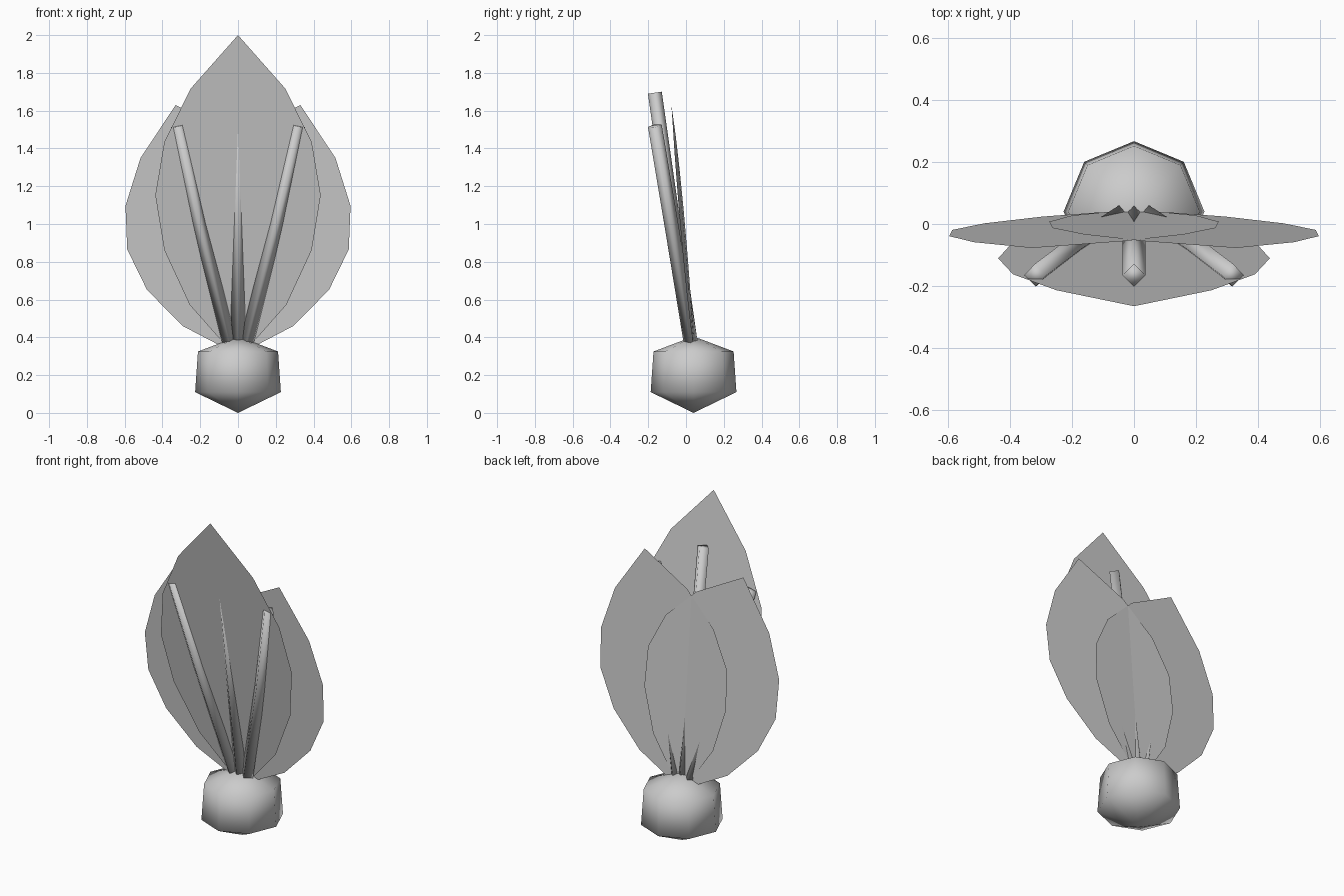
import bpy
from math import sin, cos, pi, atan2, hypot
from mathutils import Vector

cube = bpy.data.objects.get("Cube")
if cube:
    bpy.data.objects.remove(cube, do_unlink=True)

grey = bpy.data.materials.new("plain_grey")
grey.use_nodes = True
GREY = (0.6, 0.6, 0.6, 1)
grey.diffuse_color = GREY
grey.node_tree.nodes["Principled BSDF"].inputs["Base Color"].default_value = GREY


def build(name, verts, faces, smooth=False):
    mesh = bpy.data.meshes.new(name)
    mesh.from_pydata(verts, [], faces)
    mesh.materials.append(grey)
    for poly in mesh.polygons:
        poly.use_smooth = smooth
    obj = bpy.data.objects.new(name, mesh)
    bpy.context.collection.objects.link(obj)
    return obj


# Bulb: eight-sided, two rings between a bottom and a top pole
def bulb(name, centre_y, rings, bottom, top, sides=8):
    verts = [(r * sin(2 * pi * i / sides), centre_y + r * cos(2 * pi * i / sides), z)
             for r, z in rings for i in range(sides)]
    low, high = len(verts), len(verts) + 1
    verts += [(0, centre_y, bottom), (0, centre_y, top)]
    faces = []
    for i in range(sides):
        j = (i + 1) % sides
        faces += [(j, i, sides + i, sides + j),
                  (i, j, low), (sides + j, sides + i, high)]
    build(name, verts, faces, smooth=True)


bulb("bulb", 0.04, [(0.227, 0.11), (0.212, 0.325)], 0.0, 0.405)

# Petals: one flat leaf outline, (fraction from tip, half width)
OUTLINE = [(0.175, 0.25), (0.35, 0.39), (0.525, 0.438),
           (0.705, 0.39), (0.885, 0.255), (1.0, 0.09)]


def petal(name, base, tip, plane):
    # base and tip are (x, z); plane gives depth y = a + b*z + c*x
    dx, dz = tip[0] - base[0], tip[1] - base[1]
    length, lean = hypot(dx, dz), atan2(dx, dz)
    ring = [(0, 0)] + [(t, w) for t, w in OUTLINE] + [(t, -w) for t, w in reversed(OUTLINE)]
    a, b, c = plane
    verts = []
    for t, w in ring:
        x = tip[0] - t * length * sin(lean) + w * cos(lean)
        z = tip[1] - t * length * cos(lean) - w * sin(lean)
        verts.append((x, a + b * z + c * x, z))
    build(name, verts, [tuple(reversed(range(len(verts))))])


petal("front_petal", (0, 0.385), (0, 2.0), (0.099, -0.182, 0))
for side, s in (("left", 1), ("right", -1)):
    petal(side + "_petal", (0.01 * s, 0.38), (0.33 * s, 1.63), (0.072, -0.0857, -0.029 * s))


# Stamens: four-sided rods swept along a path
def rod(name, path, radius=0.037):
    pts = [Vector(p) for p in path]
    verts, faces = [], []
    for k, p in enumerate(pts):
        along = (pts[min(k + 1, len(pts) - 1)] - pts[max(k - 1, 0)]).normalized()
        across = Vector((0, 1, 0)).cross(along).normalized()
        depth = along.cross(across)
        verts += [p + radius * d for d in (across, depth, -across, -depth)]
    for k in range(len(pts) - 1):
        for i in range(4):
            j = (i + 1) % 4
            faces.append((4 * k + i, 4 * k + j, 4 * k + 4 + j, 4 * k + 4 + i))
    last = 4 * len(pts) - 4
    faces += [(3, 2, 1, 0), tuple(last + i for i in range(4))]
    build(name, verts, faces, smooth=True)


rod("centre_stamen", [(0, 0.025, 0.37), (0, -0.165, 1.695)])
for side, s in (("left", 1), ("right", -1)):
    rod(side + "_stamen", [(0.045 * s, 0.025, 0.37), (0.203 * s, -0.078, 1.0),
                           (0.318 * s, -0.165, 1.52)])
